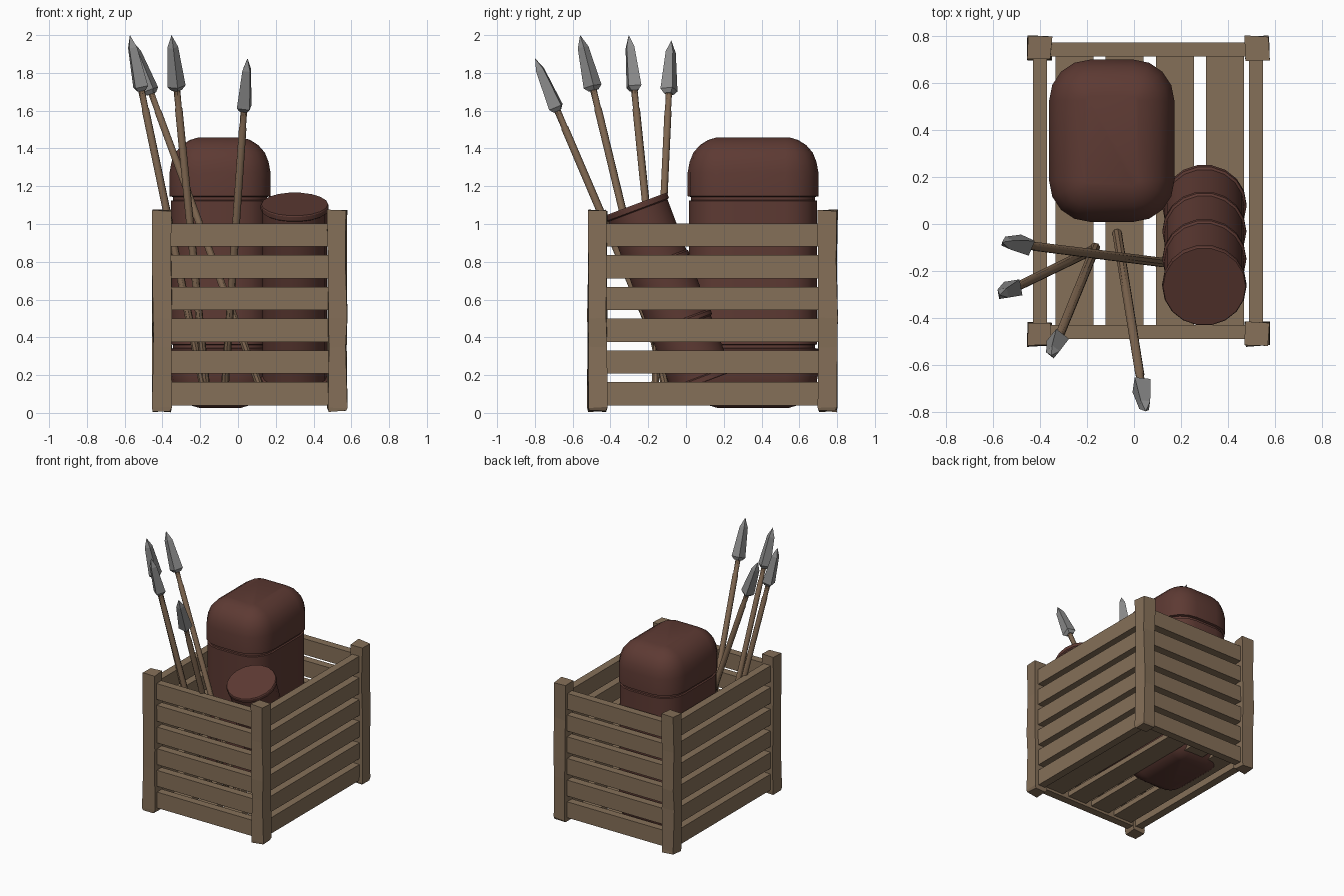
import bpy, bmesh, math, random
from mathutils import Vector, Matrix

if "Cube" in bpy.data.objects:
    bpy.data.objects.remove(bpy.data.objects["Cube"])

random.seed(4)


def material(name, rgb):
    m = bpy.data.materials.new(name)
    m.diffuse_color = (*rgb, 1)
    m.use_nodes = True
    m.node_tree.nodes["Principled BSDF"].inputs["Base Color"].default_value = m.diffuse_color
    return m


WOOD = material("crate wood", (0.235, 0.160, 0.098))
SHAFT = material("shaft wood", (0.205, 0.130, 0.078))
RED = material("dark red", (0.110, 0.042, 0.033))
METAL = material("grey metal", (0.27, 0.27, 0.27))


def loft(name, rings, mat, matrix=Matrix(), smooth=None):
    """Skin a list of equal-length point rings and cap both ends."""
    bm = bmesh.new()
    vr = [[bm.verts.new(matrix @ Vector(p)) for p in ring] for ring in rings]
    n = len(vr[0])
    for a, b in zip(vr, vr[1:]):
        for i in range(n):
            j = (i + 1) % n
            bm.faces.new((a[i], a[j], b[j], b[i]))
    bm.faces.new(vr[0][::-1])
    bm.faces.new(vr[-1])
    bmesh.ops.recalc_face_normals(bm, faces=bm.faces)
    me = bpy.data.meshes.new(name)
    bm.to_mesh(me)
    bm.free()
    me.materials.append(mat)
    ob = bpy.data.objects.new(name, me)
    bpy.context.collection.objects.link(ob)
    if smooth:
        bpy.ops.object.select_all(action='DESELECT')
        ob.select_set(True)
        bpy.context.view_layer.objects.active = ob
        bpy.ops.object.shade_smooth_by_angle(angle=math.radians(smooth))
    return ob


def circle(r, z, n):
    return [(r * math.cos(2 * math.pi * i / n), r * math.sin(2 * math.pi * i / n), z)
            for i in range(n)]


def rect(x0, x1, y0, y1, z, jitter=0.0):
    j = lambda: random.uniform(-jitter, jitter)
    return [(x + j(), y + j(), z + j()) for x, y in
            ((x0, y0), (x1, y0), (x1, y1), (x0, y1))]


def box(name, x0, x1, y0, y1, z0, z1):
    loft(name, [rect(x0, x1, y0, y1, z) for z in (z0, z1)], WOOD)


def rounded_rect(cx, cy, hx, hy, r, z, seg=4):
    pts = []
    for k, (sx, sy) in enumerate(((1, 1), (-1, 1), (-1, -1), (1, -1))):
        for s in range(seg + 1):
            a = math.pi / 2 * (k + s / seg)
            pts.append((cx + sx * (hx - r) + r * math.cos(a),
                        cy + sy * (hy - r) + r * math.sin(a), z))
    return pts


# Crate corner posts, slightly rough-hewn
for px in (-0.403, 0.525):
    for py in (-0.47, 0.75):
        rings = [rect(px - h, px + h, py - h, py + h, z, 0.005) for z, h in
                 ((0.008, 0.045), (0.03, 0.05), (0.35, 0.048), (0.50, 0.05),
                  (0.80, 0.048), (1.073, 0.05))]
        loft("corner_post", rings, WOOD)

# Six slats on each of the four sides
for i in range(6):
    z0 = 0.04 + i * 0.168
    z1 = z0 + 0.123
    for y in (-0.46, 0.745):
        box("cross_slat", -0.36, 0.485, y - 0.03, y + 0.03, z0, z1)
    for x in (-0.40, 0.52):
        box("side_slat", x - 0.03, x + 0.03, -0.43, 0.71, z0, z1)

# Floor planks
for i in range(4):
    x0 = -0.335 + i * 0.214
    box("floor_plank", x0, x0 + 0.162, -0.435, 0.72, 0.06, 0.10)

# Large rounded container: half profile of (height above middle, inset), mirrored
half = [(0.368, 0.007), (0.380, 0.007), (0.383, 0.018), (0.400, 0.018), (0.404, 0),
        (0.530, 0), (0.585, 0.010), (0.635, 0.030), (0.675, 0.065), (0.702, 0.108),
        (0.716, 0.155)]
profile = [(-h, d) for h, d in reversed(half)] + half
loft("rounded_container",
     [rounded_rect(-0.095, 0.355, 0.267, 0.346, max(0.175 - d, 0.02), 0.743 + h)
      for h, d in ((h, d) for h, d in profile)]
     and [rounded_rect(-0.095, 0.355, 0.267 - d, 0.346 - d, 0.175 - d, 0.743 + h)
          for h, d in profile], RED, smooth=35)

# Leaning drum with end rims and two raised rings
L, R = 1.01, 0.170
drum = [(0.176, 0), (0.180, 0.006), (0.180, 0.03), (R, 0.036)]
for f in (1 / 3, 2 / 3):
    drum += [(R, L * f - 0.018), (0.179, L * f - 0.010),
             (0.179, L * f + 0.010), (R, L * f + 0.018)]
drum += [(R, L - 0.036), (0.180, L - 0.03), (0.180, L - 0.006), (0.176, L)]
tilt = math.radians(20.5)
top = Vector((0.30, -0.267, 1.105))
axis = Vector((0, -math.sin(tilt), math.cos(tilt)))
loft("leaning_drum", [circle(r, z, 18) for r, z in drum], RED,
     Matrix.Translation(top - axis * L) @ Matrix.Rotation(tilt, 4, 'X'), smooth=30)

# Four spears, each given by its foot and tip
for foot, tip in (((-0.072, -0.04, 0.10), (0.05, -0.798, 1.875)),
                  ((-0.165, -0.10, 0.10), (-0.352, -0.56, 1.998)),
                  ((-0.175, -0.11, 0.10), (-0.572, -0.303, 1.998)),
                  ((0.130, -0.165, 0.10), (-0.562, -0.078, 1.97))):
    foot, tip = Vector(foot), Vector(tip)
    d = tip - foot
    length = d.length
    m = Matrix.Translation(foot) @ d.to_track_quat('Z', 'Y').to_matrix().to_4x4()
    m = m @ Matrix.Rotation(0.5, 4, 'Z')
    s = length - 0.30
    loft("spear_shaft", [circle(r, z, 8) for r, z in
                         ((0.021, 0), (0.020, s - 0.10), (0.017, s - 0.095),
                          (0.018, s + 0.03))], SHAFT, m, smooth=40)
    loft("spear_head", [circle(r, s + z, 4) for r, z in
                        ((0.028, 0), (0.049, 0.022), (0.047, 0.04),
                         (0.029, 0.235), (0.001, 0.30))], METAL, m)
